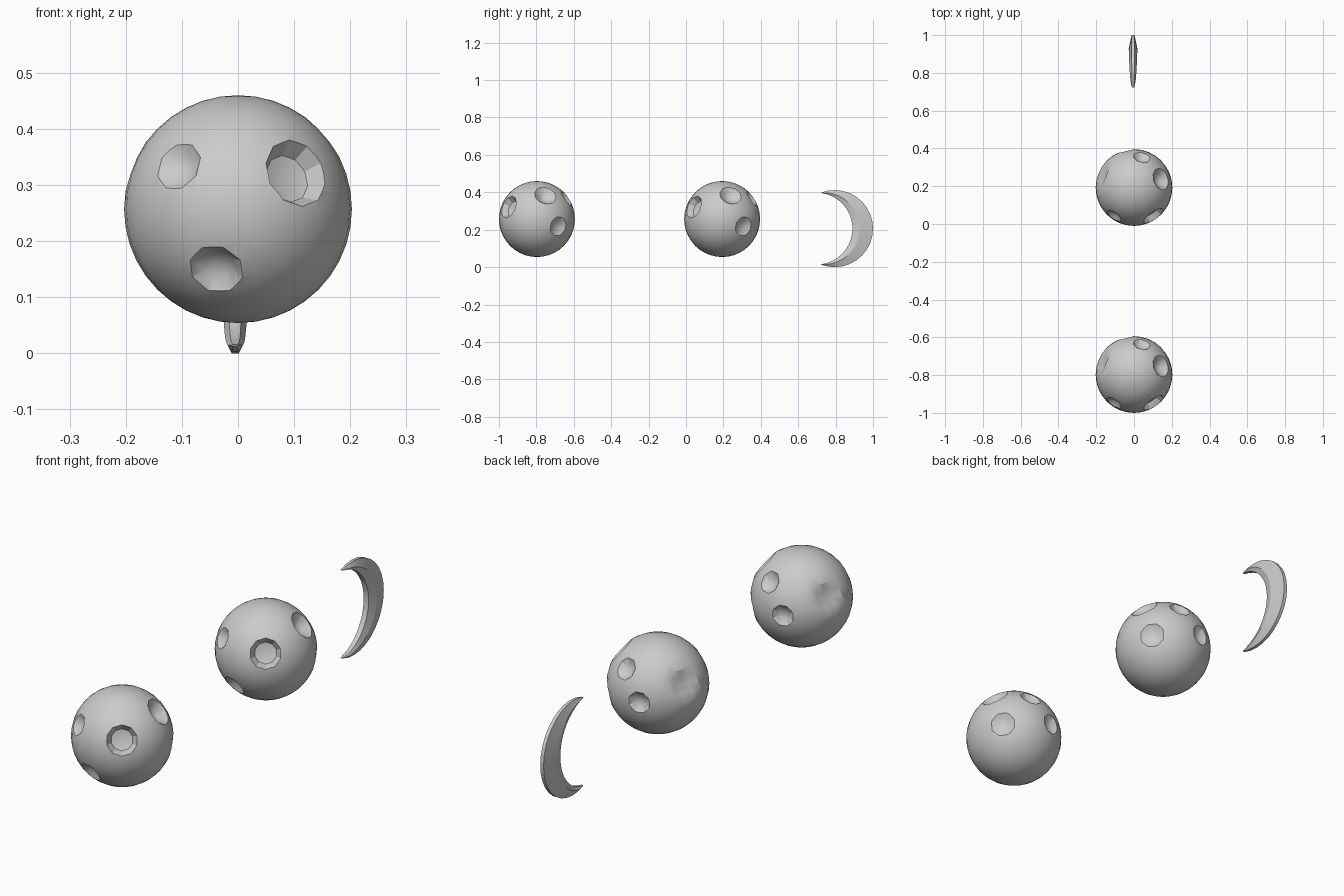
import bpy, bmesh, math
from mathutils import Vector

if "Cube" in bpy.data.objects:
    bpy.data.objects.remove(bpy.data.objects["Cube"])

R = 0.203

# Crater list: direction from ball centre, rim radius, depth, inner ratio, sides
CRATERS = [
    ((-.108, -.153, .078), .046, .020, .55, 8),
    ((.103, -.150, .064), .063, .040, .70, 10),
    ((-.040, -.166, -.110), .050, .022, .55, 8),
    ((.145, .046, .128), .060, .034, .45, 10),
    ((.160, .117, -.040), .054, .018, .55, 8),
    ((.042, .163, .113), .047, .022, .55, 8),
    ((-.045, .196, .000), .047, .022, .55, 8),
]
SOFT_DENT = (Vector((-.179, .066, .069)).normalized(), .080, .030)


def finish(name, bm):
    bmesh.ops.recalc_face_normals(bm, faces=bm.faces[:])
    me = bpy.data.meshes.new(name)
    bm.to_mesh(me)
    bm.free()
    ob = bpy.data.objects.new(name, me)
    bpy.context.collection.objects.link(ob)
    return ob


def activate(ob):
    bpy.ops.object.select_all(action='DESELECT')
    ob.select_set(True)
    bpy.context.view_layer.objects.active = ob


# Lathed bowl pointing along a direction
def add_bowl(bm, direction, r, depth, inner, sides):
    d = Vector(direction).normalized()
    rot = d.to_track_quat('Z', 'Y')
    z = math.sqrt(R * R - r * r)
    profile = [(r * 1.12, R + .012), (r, z), (r * inner, z - depth * .75)]
    rings = []
    for pr, pz in profile:
        rings.append([bm.verts.new(rot @ Vector((pr * math.cos(a), pr * math.sin(a), pz)))
                      for a in (math.tau * (i + .5) / sides for i in range(sides))])
    bottom = bm.verts.new(d * (z - depth))
    bm.faces.new(rings[0])
    for i in range(sides):
        j = (i + 1) % sides
        for a, b in zip(rings, rings[1:]):
            bm.faces.new((a[i], b[i], b[j], a[j]))
        bm.faces.new((rings[-1][i], bottom, rings[-1][j]))


# Cratered ball
bm = bmesh.new()
bmesh.ops.create_uvsphere(bm, u_segments=32, v_segments=20, radius=R)
axis, size, deep = SOFT_DENT
for v in bm.verts:
    dist = (v.co - axis * R).length
    if dist < size:
        v.co -= axis * deep * (.5 + .5 * math.cos(math.pi * dist / size))
ball = finish("front_cratered_ball", bm)

bm = bmesh.new()
for c in CRATERS:
    add_bowl(bm, *c)
cutter = finish("crater_cutter", bm)
cutter.hide_render = True

mod = ball.modifiers.new("craters", 'BOOLEAN')
mod.operation = 'DIFFERENCE'
mod.solver = 'EXACT'
mod.object = cutter
activate(ball)
bpy.ops.object.modifier_apply(modifier=mod.name)
bpy.data.objects.remove(cutter)
bpy.ops.object.shade_smooth_by_angle(angle=math.radians(28))
ball.location = (0, -.797, .257)

# Second ball shares the same shape
ball2 = ball.copy()
ball2.name = "middle_cratered_ball"
ball2.location = (0, .193, .257)
bpy.context.collection.objects.link(ball2)

# Crescent: cross-section swept between an outer and an inner arc
bm = bmesh.new()
N = 20
OUT_Y, OUT_R, IN_Y, IN_R, CZ, CX = .794, .206, .698, .192, .206, -.005
out_max = math.atan2(.194, .722 - OUT_Y)
in_max = math.atan2(.191, .722 - IN_Y)
prev = first = None
for i in range(N + 1):
    t = -1 + 2 * i / N
    ao, ai = t * out_max, t * in_max
    outer = Vector((CX, OUT_Y + OUT_R * math.cos(ao), CZ + OUT_R * math.sin(ao)))
    inner = Vector((CX, IN_Y + IN_R * math.cos(ai), CZ + IN_R * math.sin(ai)))
    mid = inner.lerp(outer, .35)
    full = math.sqrt(max(0, 1 - t * t))
    ring = []
    for p, w in ((inner, .004 + .008 * full), (mid, .006 + .017 * full), (outer, .004 + .004 * full)):
        ring.append((p, w))
    ring = [bm.verts.new(p + Vector((w, 0, 0))) for p, w in ring] + \
           [bm.verts.new(p - Vector((w, 0, 0))) for p, w in reversed(ring)]
    if prev:
        for k in range(6):
            m = (k + 1) % 6
            bm.faces.new((prev[k], prev[m], ring[m], ring[k]))
    else:
        first = ring
    prev = ring
bm.faces.new(first)
bm.faces.new(prev)
crescent = finish("crescent", bm)
activate(crescent)
bpy.ops.object.shade_smooth_by_angle(angle=math.radians(25))
